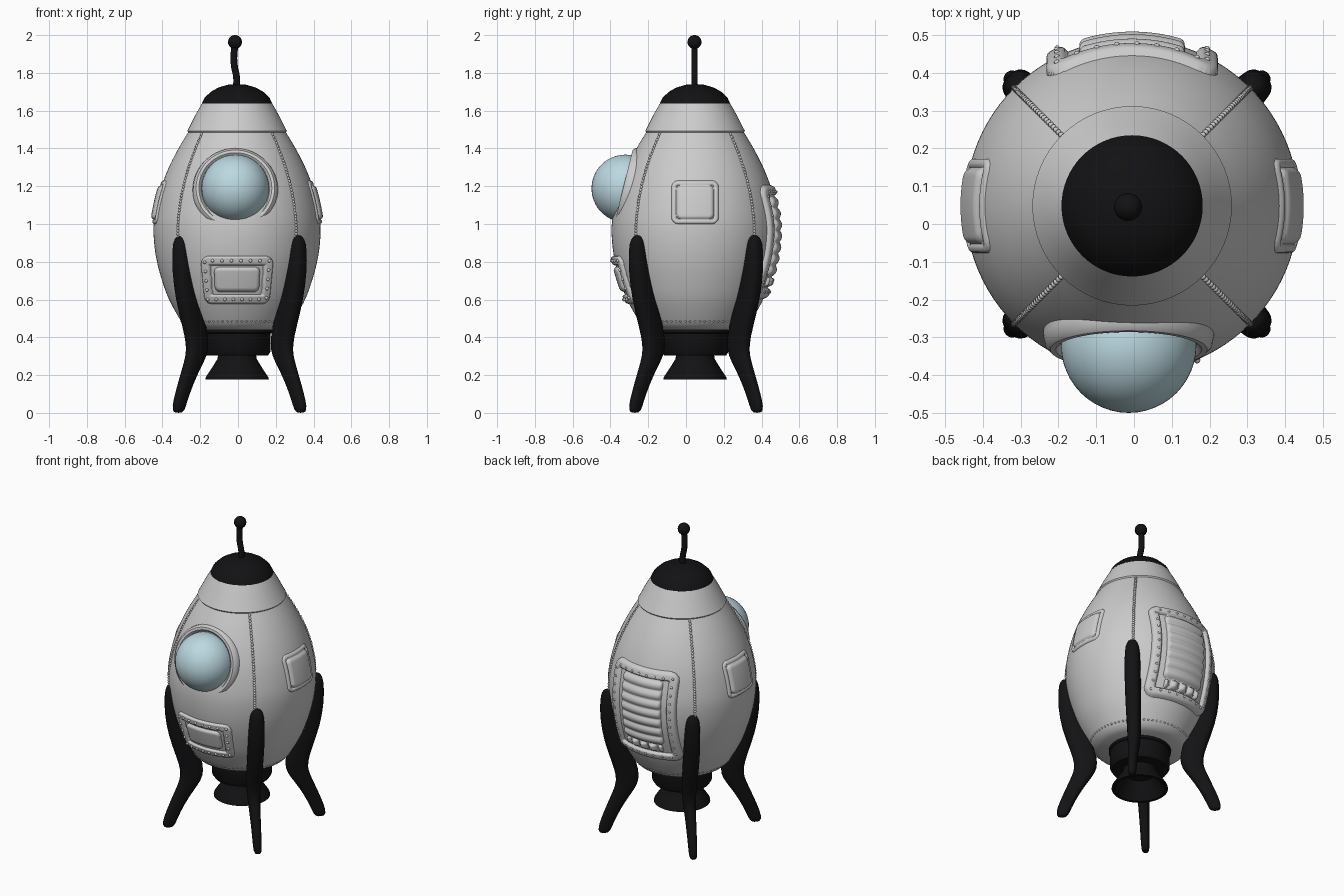
import bpy, bmesh
from math import sin, cos, asin, pi, sqrt, radians, hypot, copysign
from mathutils import Matrix, Vector

if "Cube" in bpy.data.objects:
    bpy.data.objects.remove(bpy.data.objects["Cube"])

CX, CY = -0.005, 0.048


def colour(name, rgb):
    m = bpy.data.materials.new(name)
    m.diffuse_color = (*rgb, 1)
    m.use_nodes = True
    m.node_tree.nodes["Principled BSDF"].inputs["Base Color"].default_value = m.diffuse_color
    return m


BLACK = colour("black", (0.006, 0.006, 0.007))
GLASS = colour("pale_blue", (0.50, 0.69, 0.75))


def finish(bm, name, mat=None, matrix=None, angle=40, subsurf=0):
    bmesh.ops.recalc_face_normals(bm, faces=bm.faces[:])
    if matrix:
        bm.transform(matrix)
    me = bpy.data.meshes.new(name)
    bm.to_mesh(me)
    bm.free()
    ob = bpy.data.objects.new(name, me)
    bpy.context.collection.objects.link(ob)
    if mat:
        me.materials.append(mat)
    if subsurf:
        ob.modifiers.new("subsurf", 'SUBSURF').levels = subsurf
        ob.modifiers["subsurf"].render_levels = subsurf
    bpy.ops.object.select_all(action='DESELECT')
    ob.select_set(True)
    bpy.context.view_layer.objects.active = ob
    bpy.ops.object.shade_smooth_by_angle(angle=radians(angle))
    return ob


def lathe(name, prof, mat=None, matrix=None, seg=64):
    bm = bmesh.new()
    vs = [bm.verts.new((r, 0, z)) for r, z in prof]
    es = [bm.edges.new(p) for p in zip(vs, vs[1:])]
    bmesh.ops.spin(bm, geom=vs + es, cent=(0, 0, 0), axis=(0, 0, 1), angle=2 * pi, steps=seg)
    bmesh.ops.remove_doubles(bm, verts=bm.verts[:], dist=1e-5)
    return finish(bm, name, mat, matrix or Matrix.Translation((CX, CY, 0)))


# Hull silhouette (z, radius), interpolated smoothly
HULL = [(0.44, 0.24), (0.46, 0.275), (0.5, 0.305), (0.6, 0.36), (0.7, 0.397), (0.8, 0.424),
        (0.9, 0.439), (1.0, 0.441), (1.1, 0.426), (1.2, 0.4), (1.3, 0.361), (1.4, 0.31), (1.5, 0.25)]


def rad(z):
    z = min(max(z, 0.44), 1.5)
    i = max(k for k in range(len(HULL) - 1) if HULL[k][0] <= z + 1e-9)

    def slope(k):
        a, b = HULL[max(k - 1, 0)], HULL[min(k + 1, len(HULL) - 1)]
        return (b[1] - a[1]) / (b[0] - a[0])
    (z0, r0), (z1, r1) = HULL[i], HULL[i + 1]
    d = z1 - z0
    t = (z - z0) / d
    return ((2*t**3 - 3*t*t + 1) * r0 + (t**3 - 2*t*t + t) * d * slope(i)
            + (3*t*t - 2*t**3) * r1 + (t**3 - t*t) * d * slope(i + 1))


def on_hull(ang, u, z, h=0):
    r = rad(z)
    a = ang + asin(max(-1, min(1, u / r)))
    return Vector((CX + (r + h) * cos(a), CY + (r + h) * sin(a), z))


def step(x):
    x = min(max(x, 0), 1)
    return sqrt(1 - (1 - x) ** 2)


def box(u, z, w, h, r):
    # signed distance to a rounded rectangle
    a, b = abs(u) - w + r, abs(z) - h + r
    return hypot(max(a, 0), max(b, 0)) + min(max(a, b), 0) - r


def patch(name, ang, zc, w, h, height, n=80):
    # quilted relief wrapped on the hull; only the raised part is kept
    bm = bmesh.new()
    grid, hs = [], {}
    for j in range(n + 1):
        row = []
        for i in range(n + 1):
            u, z = w * (2 * i / n - 1), h * (2 * j / n - 1)
            e = height(u, z)
            v = bm.verts.new(on_hull(ang, u, zc + z, e - 0.004))
            hs[v] = e
            row.append(v)
        grid.append(row)
    for j in range(n):
        for i in range(n):
            q = (grid[j][i], grid[j][i + 1], grid[j + 1][i + 1], grid[j + 1][i])
            if max(hs[v] for v in q) > 0:
                bm.faces.new(q)
    bmesh.ops.delete(bm, geom=[v for v in bm.verts if not v.link_faces], context='VERTS')
    return finish(bm, name, angle=80)


def beads(name, pts, r):
    bm = bmesh.new()
    for p in pts:
        bmesh.ops.create_icosphere(bm, subdivisions=1, radius=r, matrix=Matrix.Translation(p))
    return finish(bm, name, angle=80)


def perimeter(w, h, n):
    for k in range(n):
        s = 4 * (w + h) * k / n
        for dx, dz, x, z in ((1, 0, -w, -h), (0, 1, w, -h), (-1, 0, w, h), (0, -1, -w, h)):
            length = 2 * w if dx else 2 * h
            if s < length:
                yield x + dx * s, z + dz * s
                break
            s -= length


# Hull, nose collar and nose cap
zs = [0.44 + 1.06 * i / 60 for i in range(61)]
lathe("hull", [(0, 0.44)] + [(rad(z), z) for z in zs] + [(0, 1.5)], seg=96)
lathe("nose_collar", [(0.23, 1.487), (0.258, 1.484), (0.264, 1.493), (0.258, 1.503),
                      (0.222, 1.575), (0.186, 1.638), (0, 1.642)])
lathe("nose_cap", [(0, 1.63), (0.18, 1.63), (0.187, 1.637), (0.172, 1.668), (0.14, 1.699),
                   (0.1, 1.722), (0.05, 1.737), (0, 1.741)], BLACK)

# Antenna with ball tip
cu = bpy.data.curves.new("antenna", 'CURVE')
cu.dimensions = '3D'
cu.bevel_depth = 0.018
cu.bevel_resolution = 3
cu.use_fill_caps = True
path = [(-0.008, 1.72), (-0.008, 1.78), (-0.018, 1.83), (-0.022, 1.88), (-0.016, 1.95)]
sp = cu.splines.new('BEZIER')
sp.bezier_points.add(len(path) - 1)
for p, (x, z) in zip(sp.bezier_points, path):
    p.co = (x, CY - 0.003, z)
    p.handle_left_type = p.handle_right_type = 'AUTO'
cu.materials.append(BLACK)
bpy.context.collection.objects.link(bpy.data.objects.new("antenna", cu))
bm = bmesh.new()
bmesh.ops.create_uvsphere(bm, u_segments=24, v_segments=16, radius=0.037)
finish(bm, "antenna_ball", BLACK, Matrix.Translation((-0.016, CY - 0.003, 1.963)))

# Window: padded collar and glass dome, tilted with the hull
tilt = Matrix.Translation((-0.014, -0.325, 1.188)) @ Matrix.Rotation(radians(76), 4, 'X')
lathe("window_collar", [(0.226, -0.1), (0.226, -0.03), (0.221, -0.005), (0.208, 0.008),
                        (0.193, 0.008), (0.182, -0.002), (0.176, -0.02), (0.17, -0.06)], None, tilt)
bm = bmesh.new()
bmesh.ops.create_uvsphere(bm, u_segments=48, v_segments=32, radius=0.179)
finish(bm, "window_dome", GLASS, Matrix.Translation((-0.014, -0.321, 1.188)))


# Front hatch, tapering downwards
def front_h(u, z):
    u /= 0.93 + 0.5 * z
    d = box(u, z, 0.195, 0.127, 0.045)
    frame = 0.021 * step(-d / 0.012) * step((d + 0.05) / 0.012)
    return max(frame, 0.022 * step(-box(u, z - 0.003, 0.128, 0.066, 0.03) / 0.022))


patch("front_hatch", -pi / 2, 0.703, 0.21, 0.135, front_h)
beads("front_hatch_rivets", [on_hull(-pi / 2, u * (0.93 + 0.5 * z), 0.703 + z, 0.018)
                             for u, z in perimeter(0.168, 0.102, 22)], 0.010)


# Side panels
def side_h(u, z):
    d = box(u, z, 0.125, 0.115, 0.035)
    return max(0.013 * step(-d / 0.012) * step((d + 0.026) / 0.01),
               0.022 * step(-box(u, z, 0.1, 0.092, 0.03) / 0.022))


for name, a in (("right", 0), ("left", pi)):
    patch(name + "_side_panel", a, 1.115, 0.14, 0.13, side_h, 64)


# Back hatch: padded frame, horizontal ribs, row of small pockets
def back_h(u, z):
    d = box(u, z, 0.225, 0.3, 0.06)
    frame = 0.025 * step(-d / 0.018) * step((d + 0.055) / 0.018)
    d = box(u, z - 0.03, 0.14, 0.215, 0.03)
    ribs = step(-d / 0.02) * (0.011 + 0.013 * abs(sin(pi * (z - 0.245) / 0.0614)))
    d = box(u, z + 0.212, 0.125, 0.024, 0.01)
    pockets = 0.026 * step(-d / 0.015) * abs(cos(2 * pi * u / 0.125))
    return max(frame, ribs, pockets)


patch("back_hatch", pi / 2, 0.905, 0.24, 0.315, back_h, 110)
beads("back_hatch_rivets", [on_hull(pi / 2, u, 0.905 + z, 0.019)
                            for u, z in perimeter(0.19, 0.265, 36)], 0.009)

# Stitched seams down the hull and around its base
beads("hull_seams", [on_hull(pi / 4 + k * pi / 2, 0, 0.9 + 0.59 * i / 38, 0)
                     for k in range(4) for i in range(38)], 0.009)
beads("base_seam", [on_hull(2 * pi * i / 72, 0, 0.485, -0.002) for i in range(72)], 0.007)

# Engine block and hollow nozzle
lathe("engine_block", [(0, 0.45), (0.185, 0.45), (0.185, 0.425), (0.178, 0.42), (0.178, 0.325),
                       (0.165, 0.305), (0, 0.303)], BLACK)
lathe("nozzle", [(0.1, 0.31), (0.104, 0.285), (0.135, 0.235), (0.165, 0.19), (0.168, 0.178),
                 (0.15, 0.178), (0.115, 0.23), (0.085, 0.28), (0, 0.285)], BLACK)

# Landing fins: stacked sections (z, inner radius, outer radius, half thickness)
FIN = [(0.0, 0.44, 0.475, 0.012), (0.012, 0.42, 0.495, 0.024), (0.06, 0.402, 0.488, 0.026),
       (0.15, 0.36, 0.453, 0.029), (0.24, 0.302, 0.415, 0.033), (0.30, 0.258, 0.39, 0.037),
       (0.36, 0.243, 0.383, 0.04), (0.45, 0.26, 0.408, 0.044), (0.6, 0.315, 0.46, 0.048),
       (0.75, 0.36, 0.483, 0.049), (0.87, 0.38, 0.482, 0.046), (0.92, 0.395, 0.472, 0.036),
       (0.942, 0.415, 0.452, 0.014)]
N = 16
for k, name in enumerate(("back_right", "back_left", "front_left", "front_right")):
    bm = bmesh.new()
    rings = []
    for z, a, b, t in FIN:
        ring = []
        for i in range(N):
            c, s = cos(2 * pi * i / N), sin(2 * pi * i / N)
            ring.append(bm.verts.new(((a + b) / 2 + (b - a) / 2 * copysign(abs(c) ** 0.75, c),
                                      t * copysign(abs(s) ** 0.75, s), z)))
        rings.append(ring)
    for p, q in zip(rings, rings[1:]):
        for i in range(N):
            bm.faces.new((p[i], p[(i + 1) % N], q[(i + 1) % N], q[i]))
    bm.faces.new(rings[0])
    bm.faces.new(rings[-1])
    turn = Matrix.Translation((0.008, CY + 0.005, 0)) @ Matrix.Rotation(pi / 4 + k * pi / 2, 4, 'Z')
    finish(bm, name + "_fin", BLACK, turn, 80, 1)
